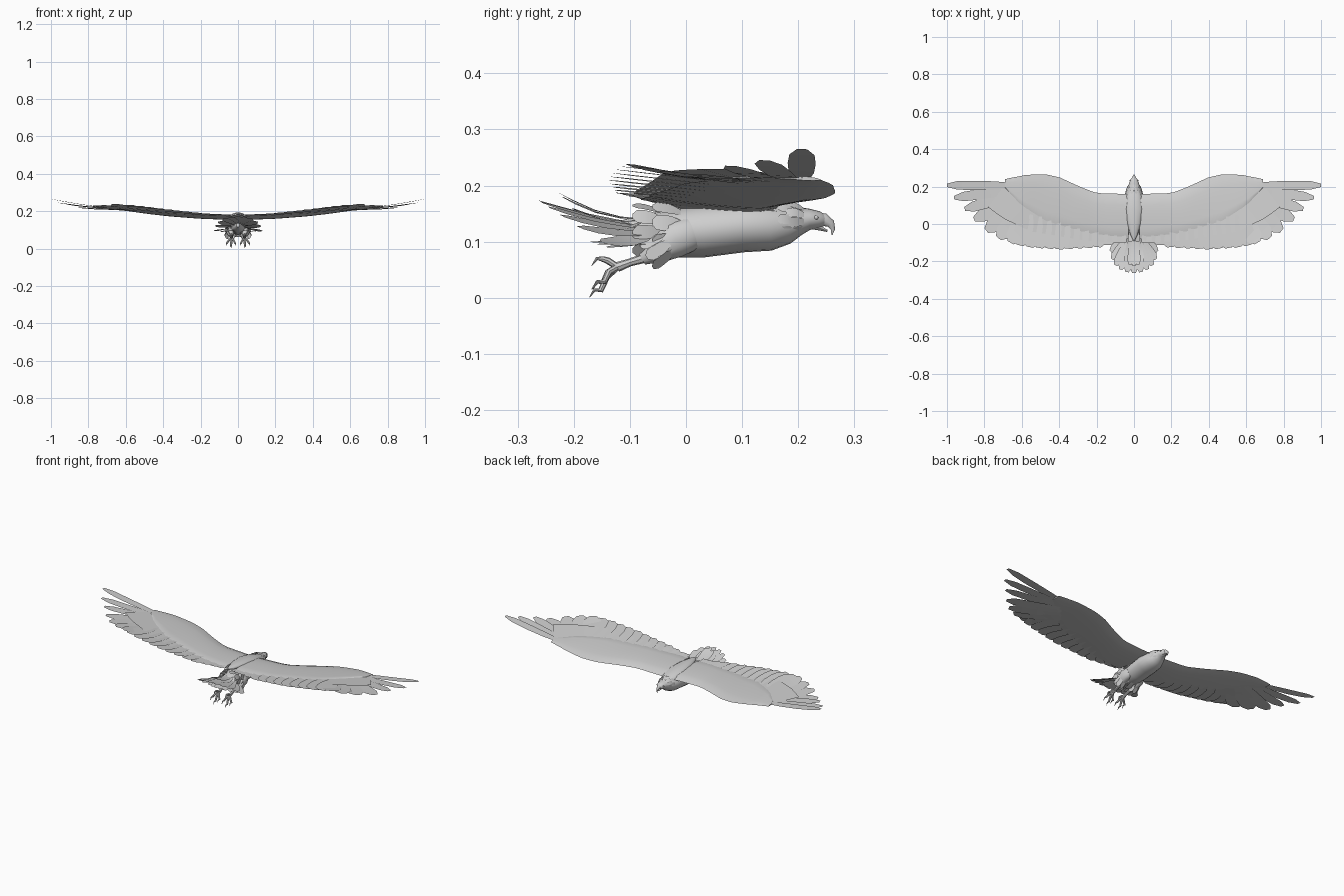
import bpy, bmesh, math
from mathutils import Vector

cube = bpy.data.objects.get("Cube")
if cube:
    bpy.data.objects.remove(cube, do_unlink=True)

grey = bpy.data.materials.new("plain_grey")
grey.use_nodes = True
COLOUR = (0.62, 0.62, 0.62, 1)
grey.diffuse_color = COLOUR
grey.node_tree.nodes["Principled BSDF"].inputs["Base Color"].default_value = COLOUR


def finish(bm, name, mirror=False, recalc=False):
    if recalc:
        bmesh.ops.recalc_face_normals(bm, faces=bm.faces)
    mesh = bpy.data.meshes.new(name)
    bm.to_mesh(mesh)
    bm.free()
    mesh.materials.append(grey)
    ob = bpy.data.objects.new(name, mesh)
    bpy.context.collection.objects.link(ob)
    bpy.ops.object.select_all(action='DESELECT')
    ob.select_set(True)
    bpy.context.view_layer.objects.active = ob
    bpy.ops.object.shade_smooth_by_angle(angle=math.radians(40))
    if mirror:
        mod = ob.modifiers.new("mirror", 'MIRROR')
        mod.use_mirror_merge = False
    return ob


def curve(points, x):
    """Piecewise linear lookup."""
    if x <= points[0][0]:
        return points[0][1]
    for (a, fa), (b, fb) in zip(points, points[1:]):
        if x <= b:
            return fa + (fb - fa) * (x - a) / (b - a)
    return points[-1][1]


def tube(bm, path, sides=14):
    """Skin ellipses (x, y, z, half width, half height) along a path."""
    pts = [Vector(p[:3]) for p in path]
    rings = []
    for i, p in enumerate(path):
        t = (pts[min(i + 1, len(pts) - 1)] - pts[max(i - 1, 0)]).normalized()
        side = Vector((1, 0, 0))
        side = (side - side.dot(t) * t).normalized()
        up = side.cross(t)
        angles = [math.tau * k / sides for k in range(sides)]
        rings.append([bm.verts.new(pts[i] + side * p[3] * math.cos(a) + up * p[4] * math.sin(a))
                      for a in angles])
    for r, s in zip(rings, rings[1:]):
        for k in range(sides):
            bm.faces.new((r[k], r[(k + 1) % sides], s[(k + 1) % sides], s[k]))
    bm.faces.new(rings[0][::-1])
    bm.faces.new(rings[-1])


SHAPE = [(0, .55), (.3, .9), (.6, 1), (.85, .9), (1, .35)]


def feather(bm, root, tip, width, normal=(0, 0, 1), bow=0, roll=0):
    root, tip, normal = Vector(root), Vector(tip), Vector(normal)
    axis = tip - root
    side = axis.cross(normal).normalized()
    side = (side + roll * normal).normalized()
    prev = None
    for t, w in SHAPE:
        c = root + axis * t + normal * bow * math.sin(math.pi * t)
        pair = [bm.verts.new(c - side * width * w / 2), bm.verts.new(c + side * width * w / 2)]
        if prev:
            bm.faces.new((prev[0], prev[1], pair[1], pair[0]))
        prev = pair


# Wing outline curves, all looked up by span
LEAD = [(.03, .16), (.2, .165), (.28, .195), (.4, .25), (.48, .267), (.58, .262), (.69, .24)]
COVERT = [(.03, -.08), (.1, -.08), (.26, -.06), (.475, 0), (.61, .095), (.69, .19)]
COVERT_2 = [(.03, -.1), (.25, -.09), (.55, -.04), (.7, .03), (.78, .09)]
TRAIL = [(.06, -.095), (.2, -.125), (.4, -.135), (.55, -.125), (.66, -.105)]
BASE = [(0, .17), (.2, .177), (.35, .192), (.48, .208), (.6, .224), (.7, .23), (1, .25)]
THICK = [(0, .03), (.3, .024), (.5, .014), (.69, .006)]


def wing_z(x, y):
    return curve(BASE, x) - .08 * y


# Wing coverts: thin tapered aerofoil
bm = bmesh.new()
STATIONS, CHORD = 18, 8
loops = []
for i in range(STATIONS + 1):
    x = .03 + .66 * i / STATIONS
    y0, y1, thick = curve(LEAD, x), curve(COVERT, x), curve(THICK, x)
    loop = []
    for j in range(2 * CHORD):
        t = 1 - abs(1 - j / CHORD)
        sign = 1 if j < CHORD else -1
        y = y0 + (y1 - y0) * t
        h = thick * math.sqrt(t) * (1 - t) * (1.1 if sign > 0 else .8) + .003 * t
        loop.append(bm.verts.new((x, y, wing_z(x, y) + sign * h)))
    loops.append(loop)
for a, b in zip(loops, loops[1:]):
    for j in range(2 * CHORD):
        k = (j + 1) % (2 * CHORD)
        bm.faces.new((a[j], a[k], b[k], b[j]))
bm.faces.new(loops[0])
bm.faces.new(loops[-1])
finish(bm, "wing_coverts", True, True)

# Second row of coverts: a sheet emerging from under the first
bm = bmesh.new()
prev = None
for i in range(17):
    x = .04 + .65 * i / 16
    xo = .04 + .74 * i / 16
    front = curve(COVERT, x) + .02
    back = curve(COVERT_2, xo)
    pair = [bm.verts.new((x, front, wing_z(x, front) + .001)),
            bm.verts.new((xo, back, wing_z(xo, back) + .002))]
    if prev:
        bm.faces.new((prev[0], prev[1], pair[1], pair[0]))
    prev = pair
finish(bm, "wing_second_coverts", True)

# Secondary flight feathers
bm = bmesh.new()
for i in range(11):
    x = .09 + .052 * i
    y = curve(TRAIL, x)
    xr = x * .93
    yr = y + .17
    feather(bm, (xr, yr, wing_z(xr, yr) - .001), (x, y, wing_z(x, y)), .1, roll=.04)
finish(bm, "secondary_feathers", True)

# Primary flight feathers, spread like fingers at the wing tip
bm = bmesh.new()
primaries = [(1, .207, .265, .05), (.962, .14, .245, .055), (.905, .08, .235, .06),
             (.855, .025, .22, .075), (.79, -.035, .225, .09), (.725, -.075, .232, .095),
             (.66, -.1, .238, .1)]
for i, (x, y, z, w) in enumerate(primaries):
    xr, yr = .64 - .015 * i, .205 - .02 * i
    feather(bm, (xr, yr, wing_z(xr, yr) - .001 * i), (x, y, z), w, bow=-.004, roll=.04)
finish(bm, "primary_feathers", True)

# Body, neck and head
bm = bmesh.new()
body = [(-.13, .125, .008, .01), (-.09, .12, .03, .025), (-.04, .114, .05, .042),
        (.03, .119, .057, .047), (.1, .127, .06, .046), (.15, .128, .054, .044),
        (.18, .131, .041, .035), (.2, .137, .031, .026), (.22, .14, .026, .019),
        (.238, .139, .019, .015), (.247, .138, .01, .01)]
tube(bm, [(0, y, z, rx, rz) for y, z, rx, rz in body], 20)
finish(bm, "body", recalc=True)

# Back plumage between the wings
bm = bmesh.new()
back = [(.2, .145, .02, .01), (.15, .157, .042, .018), (.08, .168, .05, .02),
        (0, .175, .038, .018), (-.06, .18, .018, .01), (-.09, .182, .003, .003)]
tube(bm, [(0, y, z, rx, rz) for y, z, rx, rz in back])
finish(bm, "back_plumage", recalc=True)

# Hooked beak
bm = bmesh.new()
tube(bm, [(0, .232, .139, .013, .014), (0, .247, .139, .01, .012),
          (0, .258, .132, .006, .008), (0, .262, .122, .003, .004), (0, .26, .112, .001, .001)], 10)
tube(bm, [(0, .225, .127, .01, .005), (0, .242, .123, .007, .004), (0, .252, .119, .002, .002)], 10)
finish(bm, "beak", recalc=True)

# Eyes
bm = bmesh.new()
bmesh.ops.create_uvsphere(bm, u_segments=10, v_segments=6, radius=.004)
bmesh.ops.translate(bm, verts=bm.verts, vec=(.02, .232, .143))
finish(bm, "eye", True)


# Ruffs of loose feathers round the neck and rump
def ruff(name, rows, count, length, width):
    bm = bmesh.new()
    for n, (y, z, rx, rz) in enumerate(rows):
        for k in range(count):
            a = math.tau * (k + .5 * (n % 2)) / count
            out = Vector((math.sin(a), 0, math.cos(a)))
            root = Vector((rx * out.x, y, z + rz * out.z))
            tip = root + out * .012 + Vector((0, -length, 0))
            feather(bm, root, tip, width, out, .003)
    finish(bm, name)


ruff("neck_feathers", [(.21, .139, .029, .022), (.195, .135, .034, .028)], 11, .032, .018)
ruff("rump_feathers", [(-.01, .117, .052, .044), (-.045, .115, .048, .04)], 10, .05, .03)

# Tail fan: arched, with the middle feathers longest and highest
bm = bmesh.new()
for i in range(-5, 6):
    u = i / 5
    tip = (.125 * math.sin(u * 1.5), -.262 + .115 * u * u, .173 - .075 * u * u)
    feather(bm, (.025 * u, -.06, .13 - .012 * abs(u)), tip, .052,
            Vector((.4 * u, 0, 1)).normalized(), -.006, .05)
finish(bm, "tail_feathers")
bm = bmesh.new()
for i in range(-3, 4):
    u = i / 3
    tip = (.065 * u, -.225 + .05 * u * u, .186 - .06 * u * u)
    feather(bm, (.02 * u, -.07, .14), tip, .035, bow=-.012, roll=.05)
    under = (.09 * u, -.17 + .03 * u * u, .1 - .01 * u * u)
    feather(bm, (.025 * u, -.05, .1), under, .04, roll=.05)
finish(bm, "tail_coverts")

# Feathered thighs
bm = bmesh.new()
tube(bm, [(.035, .01, .115, .022, .03), (.042, -.02, .105, .027, .034),
          (.04, -.05, .085, .02, .024), (.036, -.078, .07, .01, .012)], 12)
finish(bm, "thigh", True, True)
bm = bmesh.new()
for k in range(8):
    a = math.tau * k / 8
    out = Vector((math.cos(a), -.5 * math.sin(a), .85 * math.sin(a)))
    root = Vector((.041, -.03, .098)) + out * .024
    feather(bm, root, root + out * .006 + Vector((0, -.04, -.026)), .024, out)
finish(bm, "thigh_feathers", True)

# Lower legs, toes and hooked claws
bm = bmesh.new()
foot = Vector((.034, -.122, .055))
tube(bm, [(.036, -.07, .072, .009, .009), (.035, -.1, .063, .007, .007), (*foot, .009, .009)], 8)
for end in [(-.02, -.026, -.028), (.003, -.03, -.042), (.027, -.024, -.027), (.002, -.026, .014)]:
    end = Vector(end)
    path = [(foot, .006), (foot + end * .5 + Vector((0, -.004, .004)), .006), (foot + end, .005),
            (foot + end + Vector((0, -.011, .001)), .003),
            (foot + end + Vector((0, -.02, -.012)), .0006)]
    tube(bm, [(*p, r, r) for p, r in path], 8)
finish(bm, "leg_and_talons", True, True)
